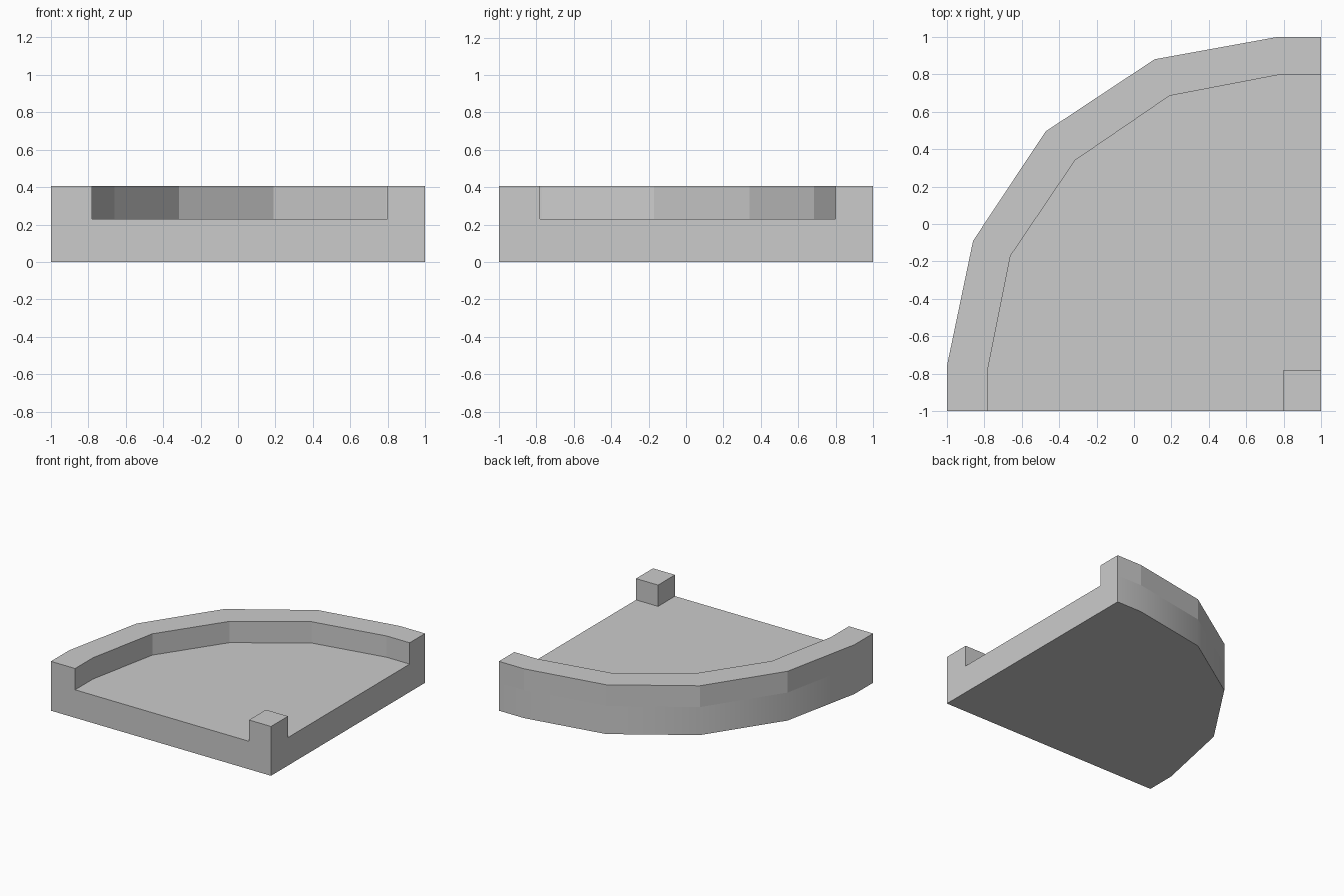
import bpy, bmesh, math

if "Cube" in bpy.data.objects:
    bpy.data.objects.remove(bpy.data.objects["Cube"])

FLOOR, TOP = 0.23, 0.405
outer_arc = [(1, 1), (0.77, 1), (0.11, 0.88), (-0.472, 0.495),
             (-0.86, -0.09), (-1, -0.76), (-1, -1)]
inner_arc = [(1, 0.8), (0.79, 0.8), (0.19, 0.685), (-0.315, 0.34),
             (-0.66, -0.17), (-0.78, -0.77), (-0.78, -1)]
post = [(1, -1), (1, -0.78), (0.8, -0.78), (0.8, -1)]

bm = bmesh.new()
verts = {p: bm.verts.new((*p, FLOOR)) for p in outer_arc + inner_arc + post}


def face(points):
    return bm.faces.new([verts[p] for p in points])


def extrude(faces, height, keep):
    """Extrude a face region vertically and return the moved faces."""
    geom = bmesh.ops.extrude_face_region(bm, geom=faces, use_keep_orig=keep)["geom"]
    moved = [g for g in geom if isinstance(g, bmesh.types.BMVert)]
    bmesh.ops.translate(bm, vec=(0, 0, height), verts=moved)
    return [g for g in geom if isinstance(g, bmesh.types.BMFace)]


# Plan divided into curved rim, sunken floor and corner post
rim_face = face(outer_arc + inner_arc[::-1])
floor_face = face(inner_arc + [(0.8, -1), (0.8, -0.78), (1, -0.78)])
post_face = face(post)

# Slab below the floor, with softly shaded side walls
bottom = extrude([rim_face, floor_face, post_face], -FLOOR, True)
bmesh.ops.dissolve_faces(bm, faces=bottom)
bm.normal_update()
for f in bm.faces:
    f.smooth = abs(f.normal.z) < 0.5

# Raised rim and corner post, flat shaded
for f in (rim_face, post_face):
    extrude([f], TOP - FLOOR, False)
bm.normal_update()
for f in bm.faces:
    if f.calc_center_median().z > FLOOR - 0.01:
        f.smooth = False
# Remove any covered cap left at floor height
covered = [f for f in bm.faces if f is not floor_face
           and all(abs(v.co.z - FLOOR) < 1e-5 for v in f.verts)]
bmesh.ops.delete(bm, geom=covered, context="FACES_ONLY")
bmesh.ops.recalc_face_normals(bm, faces=bm.faces)
for e in bm.edges:
    e.smooth = e.calc_face_angle(math.pi) < math.radians(30)

mesh = bpy.data.meshes.new("rounded_corner_tray")
bm.to_mesh(mesh)
bm.free()
tray = bpy.data.objects.new("rounded_corner_tray", mesh)
bpy.context.collection.objects.link(tray)
